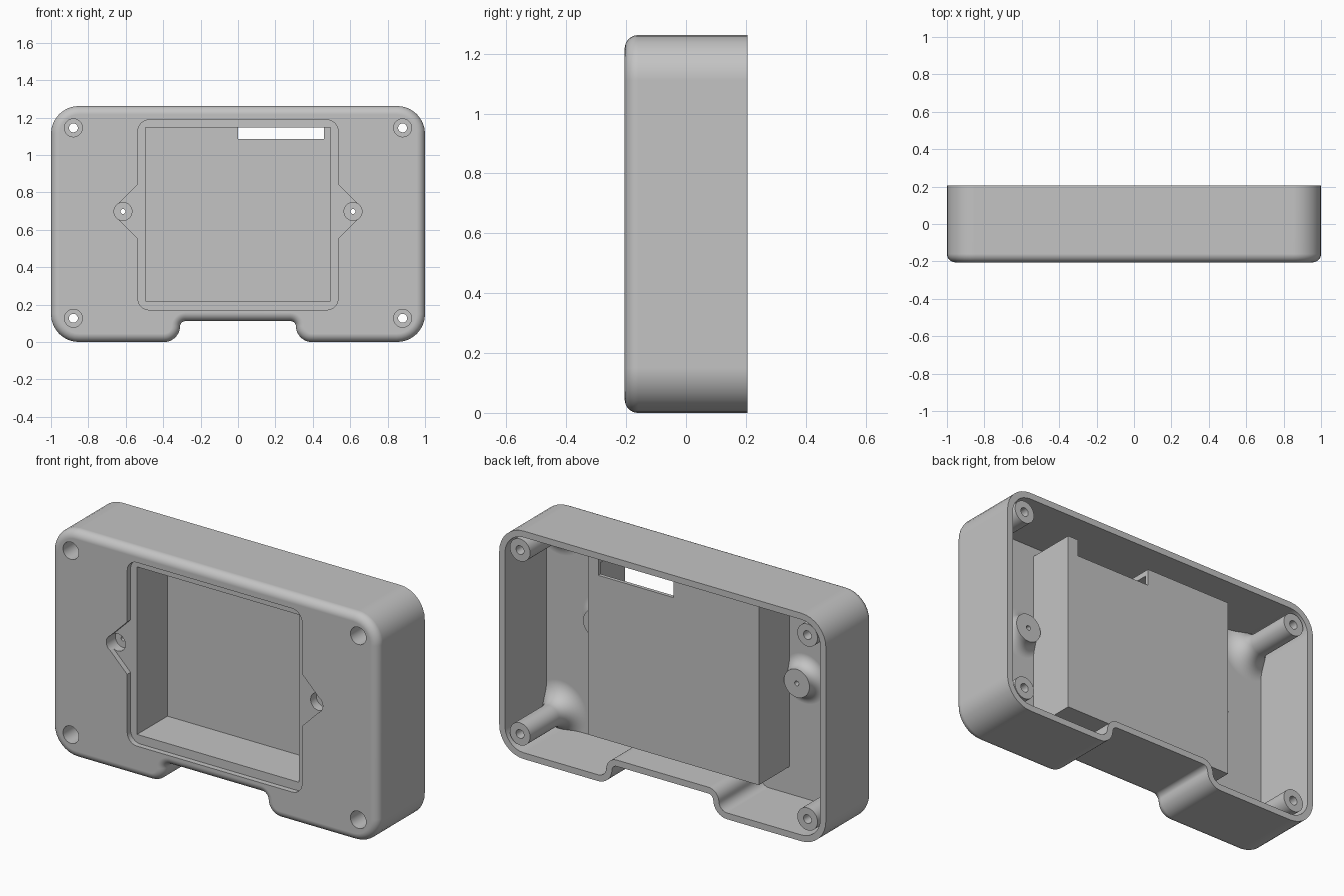
import bpy, bmesh, math
from mathutils import Vector

if "Cube" in bpy.data.objects:
    bpy.data.objects.remove(bpy.data.objects["Cube"])

FRONT, BACK, FLOOR = -0.205, 0.205, -0.16
HOLE_X, HOLE_Z = 0.88, (0.127, 1.145)
EAR_X, EAR_Z = 0.615, 0.698

grey = bpy.data.materials.new("plain_grey")
grey.use_nodes = True
grey.diffuse_color = (0.55, 0.55, 0.55, 1)
bsdf = next(n for n in grey.node_tree.nodes if n.type == 'BSDF_PRINCIPLED')
bsdf.inputs["Base Color"].default_value = (0.55, 0.55, 0.55, 1)
bsdf.inputs["Roughness"].default_value = 0.6


def rounded(corners, inset=0.0, steps=8):
    """Counter-clockwise (x, z, radius) corners -> rounded, inset outline."""
    out = []
    n = len(corners)
    for i, (x, z, r) in enumerate(corners):
        p = Vector((x, z))
        a = (p - Vector(corners[i - 1][:2])).normalized()
        b = (Vector(corners[(i + 1) % n][:2]) - p).normalized()
        na, nb = Vector((-a.y, a.x)), Vector((-b.y, b.x))
        p = p + (na + nb) * inset / (1 + na.dot(nb))
        turn = math.atan2(a.x * b.y - a.y * b.x, a.dot(b))
        side = 1 if turn > 0 else -1
        if r == 0:
            out.append(p)
            continue
        r = max(r - side * inset, 0.005)
        start = p - a * r * math.tan(abs(turn) / 2)
        centre = start + na * side * r
        for k in range(steps + 1):
            t = turn * k / steps
            d = start - centre
            out.append(centre + Vector((d.x * math.cos(t) - d.y * math.sin(t),
                                        d.x * math.sin(t) + d.y * math.cos(t))))
    return out


def loft(name, rings):
    """Closed solid through (outline, y) rings."""
    bm = bmesh.new()
    loops = [[bm.verts.new((p[0], y, p[1])) for p in outline] for outline, y in rings]
    for lo, hi in zip(loops, loops[1:]):
        for i in range(len(lo)):
            bm.faces.new((lo[i - 1], lo[i], hi[i], hi[i - 1]))
    bm.faces.new(loops[0])
    bm.faces.new(loops[-1])
    bmesh.ops.recalc_face_normals(bm, faces=bm.faces)
    mesh = bpy.data.meshes.new(name)
    bm.to_mesh(mesh)
    bm.free()
    mesh.materials.append(grey)
    obj = bpy.data.objects.new(name, mesh)
    bpy.context.collection.objects.link(obj)
    return obj


def prism(name, outline, y0, y1):
    return loft(name, [(outline, y0), (outline, y1)])


def box(name, x0, x1, y0, y1, z0, z1):
    return prism(name, [(x0, z0), (x1, z0), (x1, z1), (x0, z1)], y0, y1)


def circle(x, z, r, n=40):
    return [(x + r * math.cos(2 * math.pi * k / n),
             z + r * math.sin(2 * math.pi * k / n)) for k in range(n)]


def boss(name, x, z, r, flare, top):
    """Round post with a concave flare where it meets the floor."""
    rings = [(circle(x, z, r + flare), FLOOR - 0.01)]
    for k in range(9):
        t = math.pi / 2 * k / 8
        rings.append((circle(x, z, r + flare * (1 - math.sin(t))),
                      FLOOR + flare * (1 - math.cos(t))))
    rings.append((circle(x, z, r), top))
    return loft(name, rings)


def combine(target, other, operation, keep=False):
    mod = target.modifiers.new("combine", 'BOOLEAN')
    mod.operation, mod.object, mod.solver = operation, other, 'EXACT'
    bpy.context.view_layer.objects.active = target
    bpy.ops.object.modifier_apply(modifier=mod.name)
    if not keep:
        bpy.data.objects.remove(other)


# Outer body with a rounded front edge and a notch in the bottom
half = [(0.31, 0.112, 0.03), (0.31, 0.0, 0.085), (1.0, 0.0, 0.15), (1.0, 1.262, 0.15)]
body = half + [(-x, z, r) for x, z, r in reversed(half)]
EDGE = 0.045
rings = []
for k in range(9):
    t = math.pi / 2 * k / 8
    rings.append((rounded(body, EDGE * (1 - math.sin(t))), FRONT + EDGE * (1 - math.cos(t))))
rings.append((rounded(body), BACK))
case = loft("case_shell", rings)

# Hollow, open at the back
combine(case, prism("cavity", rounded(body, 0.035), FLOOR, 0.3), 'DIFFERENCE')

# Screw posts, trimmed to stay within the walls
limit = prism("post_limit", rounded(body, 0.018), -0.19, 0.3)
limit.hide_render = True
for side in (-1, 1):
    for z in HOLE_Z:
        post = boss("screw_post", side * HOLE_X, z, 0.062, 0.1, 0.195)
        combine(post, limit, 'INTERSECT', keep=True)
        combine(case, post, 'UNION')
    combine(case, boss("ear_boss", side * EAR_X, EAR_Z, 0.078, 0.06, -0.09), 'UNION')
bpy.data.objects.remove(limit)

# Central compartment
combine(case, box("compartment", -0.523, 0.523, -0.17, 0.11, 0.187, 1.177), 'UNION')

# Shallow front recess with a pointed ear on each side
ear = [(0.535, 0.172, 0.06), (0.535, 0.553, 0), (0.68, EAR_Z, 0.05),
       (0.535, 0.843, 0), (0.535, 1.188, 0.06)]
recess = ear + [(-x, z, r) for x, z, r in reversed(ear)]
combine(case, prism("recess", rounded(recess), -0.3, -0.175), 'DIFFERENCE')
combine(case, box("pocket", -0.495, 0.495, -0.3, 0.09, 0.22, 1.147), 'DIFFERENCE')

# Cable slot through the top rear of the compartment
combine(case, box("cable_slot", 0.0, 0.46, -0.13, 0.16, 1.085, 1.2), 'DIFFERENCE')

# Counterbored screw holes
holes = [(s * HOLE_X, z, 0.024, -0.05) for s in (-1, 1) for z in HOLE_Z]
holes += [(s * EAR_X, EAR_Z, 0.013, -0.125) for s in (-1, 1)]
for x, z, r, depth in holes:
    combine(case, prism("counterbore", circle(x, z, 0.048), -0.3, depth), 'DIFFERENCE')
    combine(case, prism("screw_hole", circle(x, z, r, 24), -0.3, 0.3), 'DIFFERENCE')

# Smooth shading with crisp edges
for o in bpy.context.selected_objects:
    o.select_set(False)
case.select_set(True)
bpy.context.view_layer.objects.active = case
bpy.ops.object.shade_smooth_by_angle(angle=math.radians(32))
weighted = case.modifiers.new("weighted_normals", 'WEIGHTED_NORMAL')
weighted.keep_sharp = True
